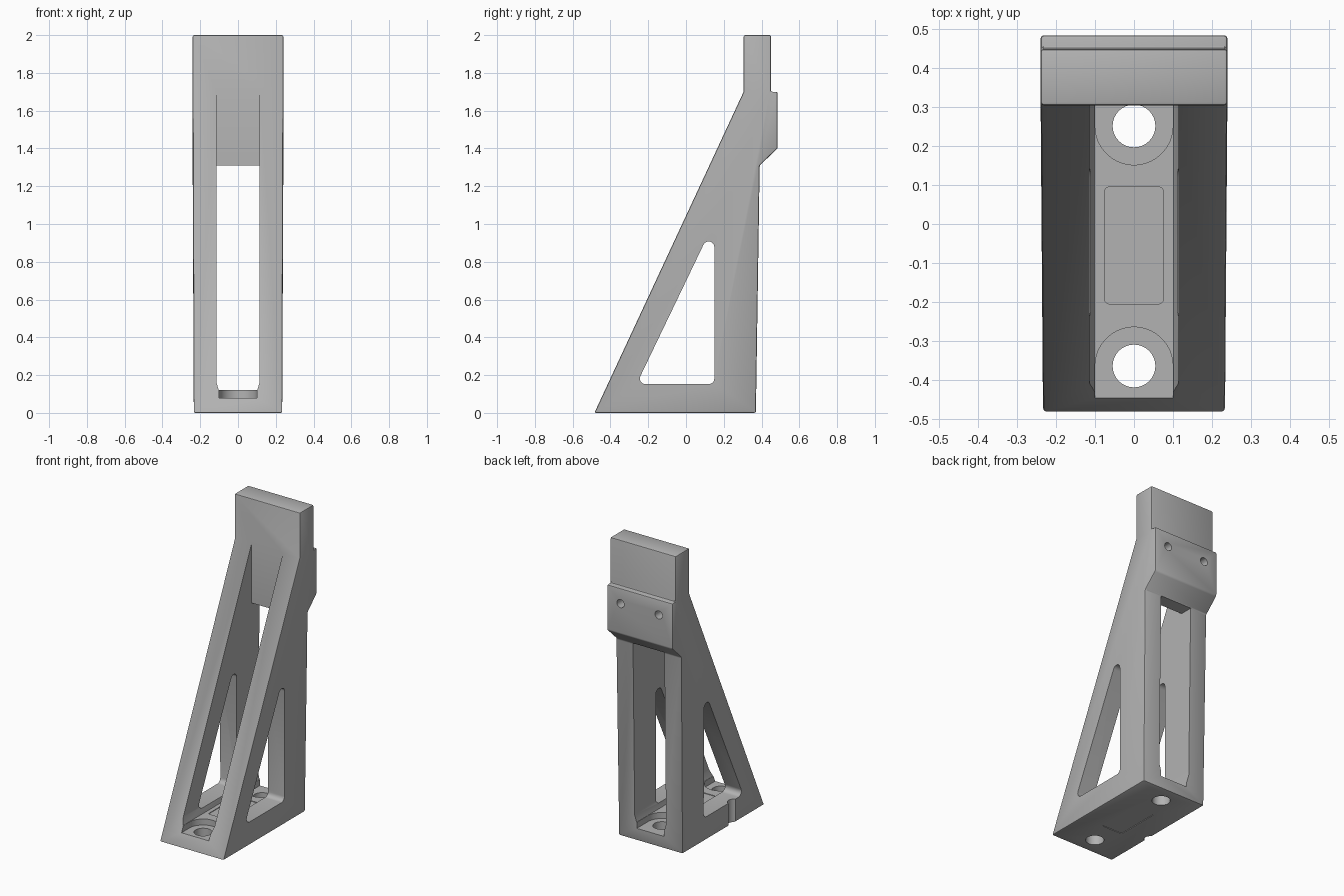
import bpy, bmesh, math
from mathutils import Vector

old = bpy.data.objects.get("Cube")
if old:
    bpy.data.objects.remove(old, do_unlink=True)

grey = bpy.data.materials.new("plain grey")
grey.use_nodes = True
COLOR = (0.45, 0.45, 0.45, 1)
grey.diffuse_color = COLOR
grey.node_tree.nodes["Principled BSDF"].inputs["Base Color"].default_value = COLOR


def prism(name, points, direction, length):
    """Extrude a closed outline of 3D points along a direction."""
    bm = bmesh.new()
    face = bm.faces.new([bm.verts.new(p) for p in points])
    ext = bmesh.ops.extrude_face_region(bm, geom=[face])
    moved = [v for v in ext["geom"] if isinstance(v, bmesh.types.BMVert)]
    bmesh.ops.translate(bm, verts=moved, vec=Vector(direction) * length)
    bmesh.ops.recalc_face_normals(bm, faces=bm.faces)
    mesh = bpy.data.meshes.new(name)
    bm.to_mesh(mesh)
    bm.free()
    mesh.materials.append(grey)
    obj = bpy.data.objects.new(name, mesh)
    bpy.context.collection.objects.link(obj)
    return obj


def side_prism(name, outline, x0, x1):
    return prism(name, [(x0, y, z) for y, z in outline], (1, 0, 0), x1 - x0)


def plan_prism(name, outline, z0, z1):
    return prism(name, [(x, y, z0) for x, y in outline], (0, 0, 1), z1 - z0)


def circle(cx, cy, r, n=32, start=0.0, sweep=2 * math.pi):
    steps = n if sweep > 6 else n - 1
    return [(cx + r * math.cos(start + sweep * i / steps),
             cy + r * math.sin(start + sweep * i / steps)) for i in range(n)]


def rounded(corners, r, n=7):
    """Round the corners of an anticlockwise outline."""
    out = []
    for i, c in enumerate(corners):
        p = Vector(c)
        a = (Vector(corners[i - 1]) - p).normalized()
        b = (Vector(corners[(i + 1) % len(corners)]) - p).normalized()
        half = a.angle(b) / 2
        centre = p + (a + b).normalized() * (r / math.sin(half))
        start = centre.to_tuple()
        t0 = p + a * (r / math.tan(half)) - centre
        sweep = math.pi - 2 * half
        ang = math.atan2(t0.y, t0.x)
        out += circle(start[0], start[1], r, n, ang, sweep)
    return out


def apply_modifier(obj, mod):
    bpy.context.view_layer.objects.active = obj
    bpy.ops.object.modifier_apply(modifier=mod.name)


def cut(obj, cutter):
    mod = obj.modifiers.new("cut", "BOOLEAN")
    mod.operation = "DIFFERENCE"
    mod.solver = "EXACT"
    mod.object = cutter
    apply_modifier(obj, mod)
    bpy.data.objects.remove(cutter, do_unlink=True)


# Side outline of the whole bracket: sloped front, head and rear pad
profile = [(-0.485, 0), (0.37, 0), (0.39, 1.31), (0.485, 1.4), (0.485, 1.7),
           (0.45, 1.7), (0.45, 2), (0.305, 2), (0.305, 1.7)]
bracket = side_prism("bracket", profile, -0.24, 0.24)

# Slight draft towards the base
for v in bracket.data.vertices:
    v.co.x *= 0.975 + 0.025 * min(v.co.z / 1.3, 1)

bevel = bracket.modifiers.new("soft edges", "BEVEL")
bevel.width = 0.008
bevel.segments = 2
bevel.limit_method = "ANGLE"
bevel.angle_limit = math.radians(40)
apply_modifier(bracket, bevel)

# Long slot between the two legs, closed at the rear by the head
slot = [(-1, 0.165), (1, 0.165), (1, 1.31), (0.305, 1.31), (0.305, 1.7), (-1, 1.7)]
cut(bracket, side_prism("slot_cutter", slot, -0.115, 0.115))

# Chamfered bottom of the slot
foot = [(-0.102, 0.12), (0.102, 0.12), (0.115, 0.165), (0.115, 0.2),
        (-0.115, 0.2), (-0.115, 0.165)]
cut(bracket, prism("floor_cutter", [(x, -1, z) for x, z in foot], (0, 1, 0), 2))

# Triangular window through both legs
window = rounded([(-0.262, 0.152), (0.15, 0.152), (0.15, 1.01)], 0.03)
cut(bracket, side_prism("window_cutter", window, -1, 1))

# Open-ended counterbores and bolt holes in the base
for y, out in ((-0.365, -1), (0.252, 1)):
    start = 0 if out < 0 else math.pi
    bore = circle(0, y, 0.1, 24, start, math.pi)
    bore += [(out * 0.1, y + out * 0.4), (-out * 0.1, y + out * 0.4)]
    cut(bracket, plan_prism("counterbore_cutter", bore, 0.08, 0.15))
    cut(bracket, plan_prism("bolt_hole_cutter", circle(0, y, 0.055), -0.1, 0.2))

# Shallow rectangular panels on the floor and underside
panel = rounded([(-0.075, -0.205), (0.075, -0.205), (0.075, 0.095), (-0.075, 0.095)], 0.01, 4)
cut(bracket, plan_prism("floor_panel_cutter", panel, 0.116, 0.15))
cut(bracket, plan_prism("under_panel_cutter", panel, -0.05, 0.004))

# Round groove in the outer right side of the base
cut(bracket, plan_prism("groove_cutter", circle(-0.25, -0.145, 0.04), -0.1, 0.2))

# Two blind screw holes in the rear pad
for side in (-1, 1):
    ring = [(x, 0.38, z) for x, z in circle(side * 0.14, 1.6, 0.027, 20)]
    cut(bracket, prism("screw_hole_cutter", ring, (0, 1, 0), 0.3))

# Smooth the curved faces, keep the hard edges
bpy.ops.object.select_all(action="DESELECT")
bracket.select_set(True)
bpy.context.view_layer.objects.active = bracket
bpy.ops.object.shade_smooth_by_angle(angle=math.radians(30))
